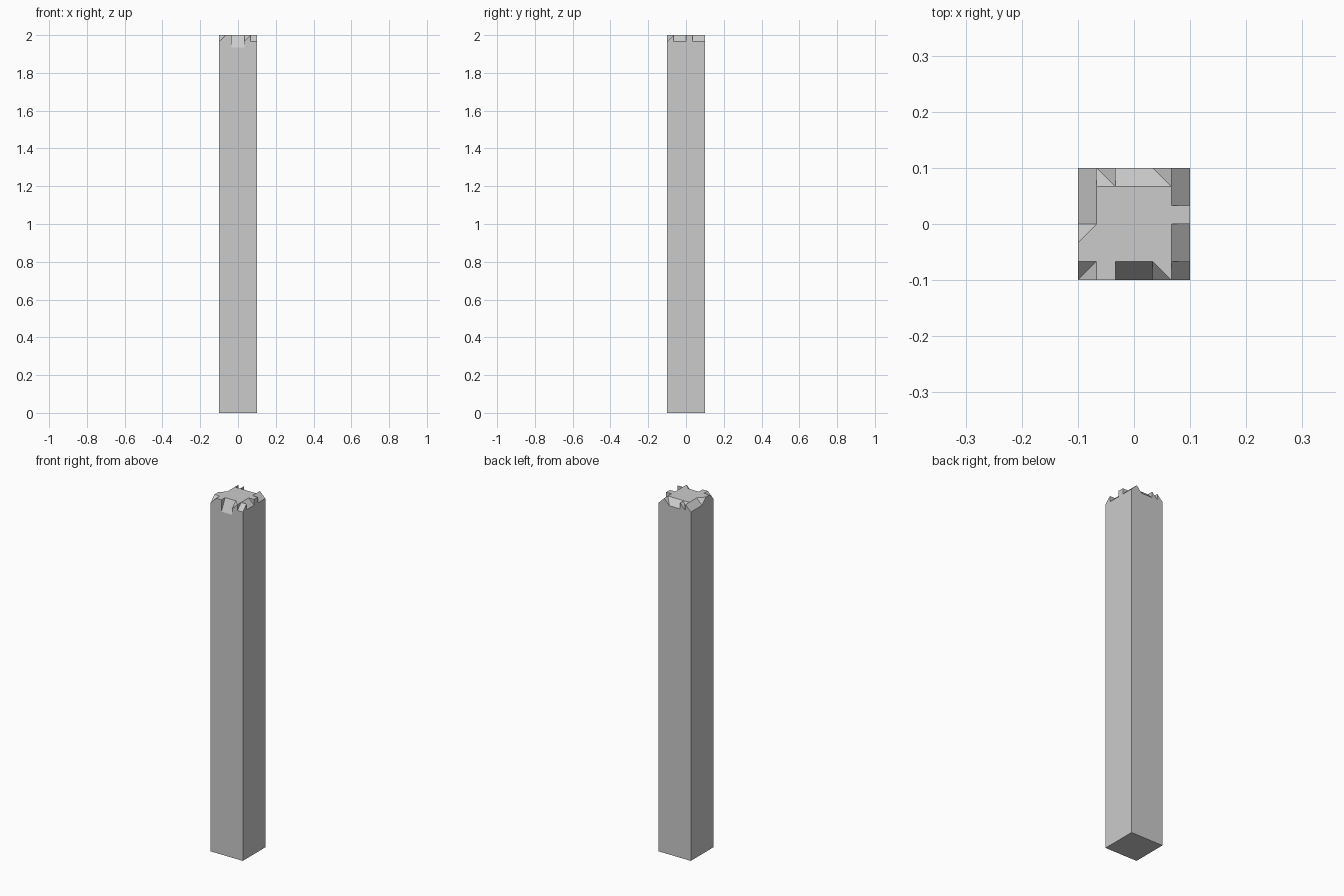
import bpy, bmesh
from mathutils import Vector, Matrix
from math import pi

if "Cube" in bpy.data.objects:
    bpy.data.objects.remove(bpy.data.objects["Cube"])

H, R, C = 2.0, 0.1, 0.2 / 6      # height, half width, chip cell size
IN = R - C                       # half width of the intact top

# Chip depth at the start and end of each of six cells, one row per side
# (front, right, back, left; running counter-clockwise)
SIDES = [
    [(1, 0), (0, 0), (2, 2), (2, 2), (1, 0), (1, 1)],
    [(1, 0), (1, 1), (1, 1), (0, 0), (1, 1), (1, 1)],
    [(1, 0), (0, 1), (1, 1), (1, 1), (0, 1), (0, 1)],
    [(1, 1), (1, 1), (1, 1), (1, 0), (0, 0), (0, 1)],
]

bm = bmesh.new()


def add_face(points):
    """Add a polygon, skipping repeated neighbours."""
    pts = []
    for p in points:
        if not pts or (p - pts[-1]).length > 1e-5:
            pts.append(p)
    if (pts[0] - pts[-1]).length < 1e-5:
        pts.pop()
    if len(pts) > 2:
        bm.faces.new([bm.verts.new(p) for p in pts])


rim = []
for side, cells in enumerate(SIDES):
    turn = Matrix.Rotation(side * pi / 2, 4, 'Z')

    def outer(i, drop):
        return turn @ Vector((-R + i * C, -R, H - drop * C))

    def inner(i):
        return turn @ Vector((max(-IN, min(IN, -R + i * C)), -IN, H))

    edge = []
    for i, (a, b) in enumerate(cells):
        # sloping chip, split so every facet stays flat
        add_face([inner(i), outer(i, a), outer(i + 1, b)])
        add_face([inner(i), outer(i + 1, b), inner(i + 1)])
        # step between neighbouring chips
        if i < 5 and b != cells[i + 1][0]:
            add_face([inner(i + 1), outer(i + 1, b), outer(i + 1, cells[i + 1][0])])
        edge += [outer(i, a), outer(i + 1, b)]
    rim += [inner(i) for i in range(1, 5)]
    # tall side with the chipped upper outline
    add_face([turn @ Vector((-R, -R, 0)), turn @ Vector((R, -R, 0))] + edge[::-1])

# intact top and base
add_face(rim)
add_face([Vector((x, y, 0)) for x, y in ((-R, -R), (-R, R), (R, R), (R, -R))])

bmesh.ops.remove_doubles(bm, verts=bm.verts, dist=1e-5)
bmesh.ops.recalc_face_normals(bm, faces=bm.faces)
mesh = bpy.data.meshes.new("chipped_pillar")
bm.to_mesh(mesh)
bm.free()
bpy.context.collection.objects.link(bpy.data.objects.new("chipped_pillar", mesh))
